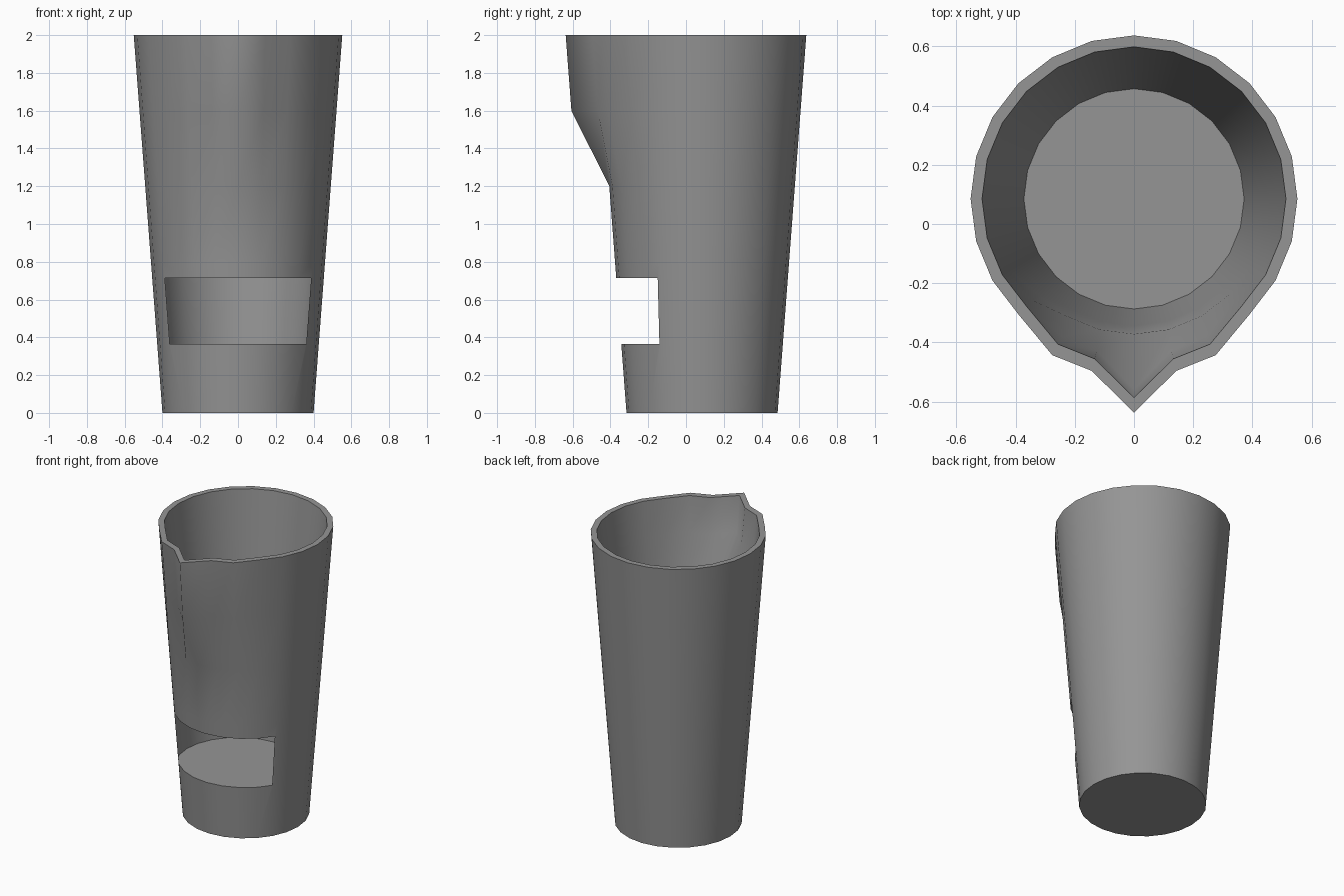
import bpy, bmesh
from math import sin, cos, pi

if "Cube" in bpy.data.objects:
    bpy.data.objects.remove(bpy.data.objects["Cube"])

SIDES = 24
CY = 0.085                                  # axis of the round body
SPOUT = {0: 0.17, 1: 0.048, 2: 0.05}        # forward pull by steps from the front
LEVELS = [0, 0.4, 0.8, 1.2, 1.6, 2.0]


def ring(bm, level, scale, z):
    """One 24-sided loop of the tapered body, pulled into a spout near the top."""
    r = 0.4 + 0.076 * level
    verts = []
    for i in range(SIDES):
        a = 2 * pi * i / SIDES
        step = min(i, SIDES - i)
        pull = SPOUT.get(step, 0) if level > 1.5 else 0
        verts.append(bm.verts.new((r * sin(a) * scale,
                                   CY - (r * cos(a) + pull) * scale, z)))
    return verts


def loft(bm, loops):
    for a, b in zip(loops, loops[1:]):
        n = len(a)
        for i in range(n):
            j = (i + 1) % n
            bm.faces.new((a[i], a[j], b[j], b[i]))
    bm.faces.new(loops[0])
    bm.faces.new(loops[-1])
    bmesh.ops.recalc_face_normals(bm, faces=bm.faces)


def make(name, bm):
    me = bpy.data.meshes.new(name)
    bm.to_mesh(me)
    bm.free()
    ob = bpy.data.objects.new(name, me)
    bpy.context.collection.objects.link(ob)
    return ob


# Body: outer wall going up, rim, then the cavity wall going down to its floor
bm = bmesh.new()
outer = [ring(bm, z, 1.0, z) for z in LEVELS]
inner = [ring(bm, z, 0.93, 2 - 0.6 * (2 - z)) for z in reversed(LEVELS)]
loft(bm, outer + inner)
body = make("cup_body", bm)

# Cutter: tapered round slug standing forward of the body axis
bm = bmesh.new()
loops = []
for z, r in ((0.365, 0.391), (0.715, 0.419)):
    loops.append([bm.verts.new((r * sin(2 * pi * i / SIDES), -r * cos(2 * pi * i / SIDES), z))
                  for i in range(SIDES)])
loft(bm, loops)
cutter = make("slot_cutter", bm)
cutter.hide_render = True

# Cut the slot into the solid base
mod = body.modifiers.new("slot", 'BOOLEAN')
mod.operation = 'DIFFERENCE'
mod.solver = 'EXACT'
mod.object = cutter
bpy.context.view_layer.objects.active = body
body.select_set(True)
bpy.ops.object.modifier_apply(modifier=mod.name)
bpy.data.objects.remove(cutter)

# Smooth walls and spout; sharp at flat faces and around the slot opening
bm = bmesh.new()
bm.from_mesh(body.data)
for f in bm.faces:
    f.smooth = True
for e in bm.edges:
    flat = [abs(f.normal.z) > 0.9 for f in e.link_faces]
    low = all(v.co.z < 0.75 for v in e.verts)
    e.smooth = not (any(flat) or (low and e.calc_face_angle(0) > 0.5))
bm.to_mesh(body.data)
bm.free()

# Mid grey
grey = bpy.data.materials.new("dark_grey")
grey.diffuse_color = (0.3, 0.3, 0.3, 1)
grey.use_nodes = True
grey.node_tree.nodes["Principled BSDF"].inputs["Base Color"].default_value = grey.diffuse_color
body.data.materials.clear()
body.data.materials.append(grey)
